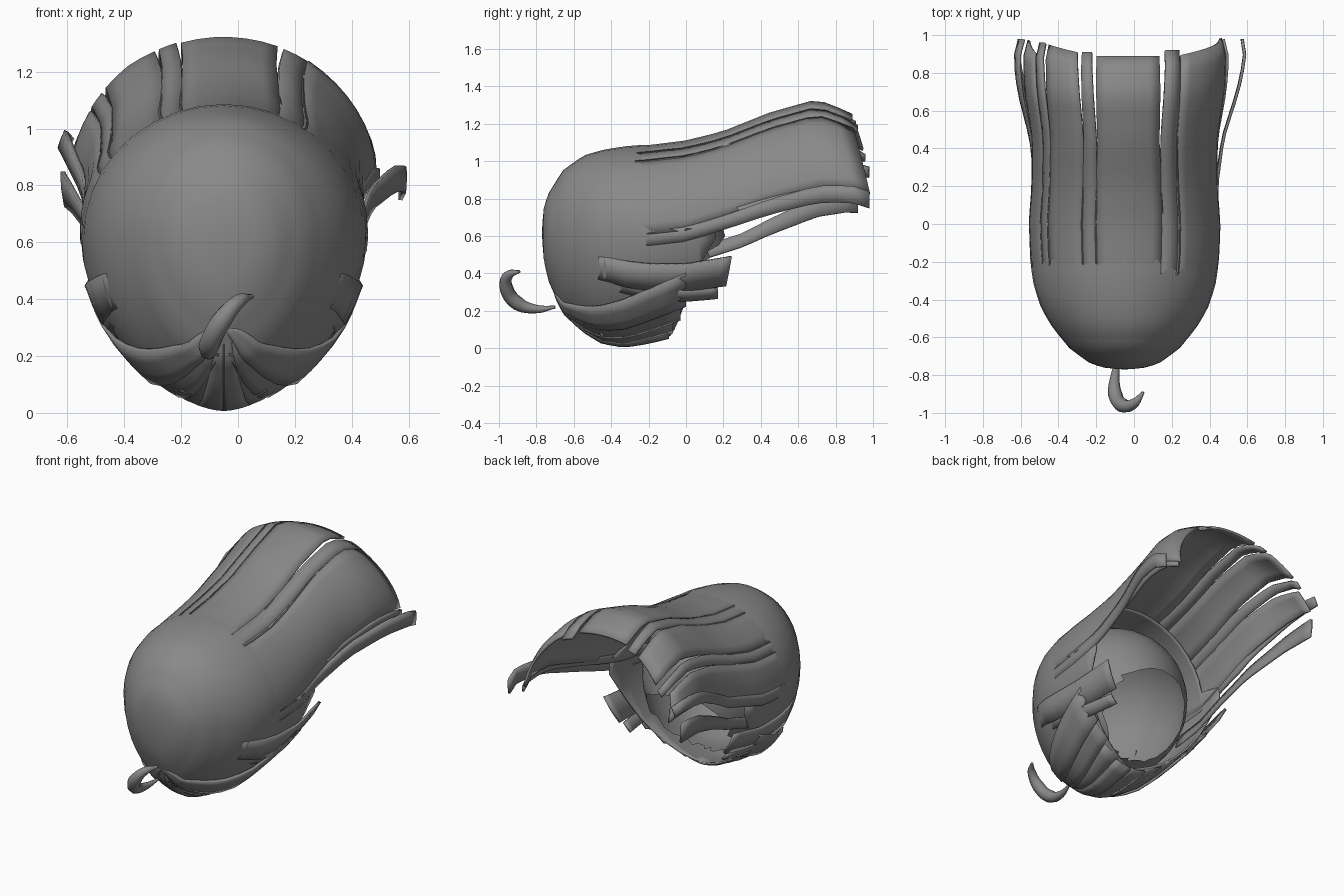
import bpy, bmesh, math
from mathutils import Vector

cube = bpy.data.objects.get("Cube")
if cube:
    bpy.data.objects.remove(cube)

grey = bpy.data.materials.new("hair grey")
grey.use_nodes = True
grey.diffuse_color = (0.25, 0.25, 0.25, 1)
grey.node_tree.nodes["Principled BSDF"].inputs["Base Color"].default_value = (0.25, 0.25, 0.25, 1)

# Lengthwise sections of the hair: y, centre height, half width, rise, drop
SECTIONS = [(-.77, .62, 0, 0, 0), (-.765, .62, .09, .11, .12), (-.74, .62, .18, .2, .25),
            (-.66, .62, .29, .33, .43), (-.55, .62, .38, .41, .53),
            (-.45, .62, .44, .44, .59), (-.33, .62, .48, .46, .61), (-.2, .62, .5, .47, .59),
            (0, .64, .505, .47, .56), (.2, .7, .49, .46, .55),
            (.45, .78, .49, .48, .55), (.7, .84, .53, .49, .55),
            (.88, .84, .54, .42, .55), (1, .8, .51, .36, .55)]


def lerp(a, b, t):
    return a + (b - a) * t


def on_hair(angle, y, scale=1):
    """Point on the hair surface; angle 0 is the crown, +90 the left side."""
    i = 0
    while i < len(SECTIONS) - 2 and SECTIONS[i + 1][0] < y:
        i += 1
    p, q = SECTIONS[i], SECTIONS[i + 1]
    t = min(1, max(0, (y - p[0]) / (q[0] - p[0])))
    zc, w, up, down = (lerp(p[k], q[k], t) for k in range(1, 5))
    s, c = math.sin(math.radians(angle)), math.cos(math.radians(angle))
    if c < 0:
        s *= abs(s) ** .2  # slightly pointed underneath
    return Vector((-.05 + w * s * scale, y, zc + (up if c > 0 else down) * c * scale))


def finish(name, bm, thickness=0):
    bmesh.ops.remove_doubles(bm, verts=bm.verts, dist=.0005)
    bmesh.ops.recalc_face_normals(bm, faces=bm.faces)
    # Keep the outside of every sheet facing away from the head
    core = Vector((-.05, -.2, .6))
    facing = 0
    for f in bm.faces:
        d = f.calc_center_median() - core
        d.y *= .2
        facing += f.normal.dot(d) * f.calc_area()
    if facing < 0:
        bmesh.ops.reverse_faces(bm, faces=bm.faces)
    mesh = bpy.data.meshes.new(name)
    bm.to_mesh(mesh)
    bm.free()
    mesh.materials.append(grey)
    ob = bpy.data.objects.new(name, mesh)
    bpy.context.collection.objects.link(ob)
    if thickness:
        mod = ob.modifiers.new("thickness", 'SOLIDIFY')
        mod.thickness = thickness
        mod.offset = -1
    bpy.ops.object.select_all(action='DESELECT')
    bpy.context.view_layer.objects.active = ob
    ob.select_set(True)
    bpy.ops.object.shade_smooth_by_angle(angle=math.radians(40))


def sheet(name, rows, cols, point, thickness):
    bm = bmesh.new()
    grid = [[bm.verts.new(point(r / rows, c / cols)) for c in range(cols + 1)]
            for r in range(rows + 1)]
    for r in range(rows):
        for c in range(cols):
            bm.faces.new((grid[r][c], grid[r][c + 1], grid[r + 1][c + 1], grid[r + 1][c]))
    finish(name, bm, thickness)


def lock(name, y0, y1, start, end, split=.3, lift=.004, flare=0, skew=0, ease=1):
    """A strip of hair that follows the surface and narrows or drifts to its tip."""
    def point(s, u):
        y = lerp(y0, y1, s ** ease) + skew * (u - .5) * s
        f = max(0, (s - split) / (1 - split))
        a = lerp(lerp(*start, u), lerp(*end, u), f)
        scale = lerp(.988, 1 + lift, min(1, s * 4)) + flare * f
        return on_hair(a, y, scale)
    cols = max(2, round(abs(start[1] - start[0]) / 7), round(abs(end[1] - end[0]) / 7))
    sheet(name, 16, cols, point, .015)


# Front dome: tucked under the crown locks, trimmed along the nape
def dome_point(s, u):
    a = lerp(-180, 180, u)
    nape = max(0, (abs(a) - 105) / 75)
    end = 0 if abs(a) < 85 else lerp(.16, -.1, nape ** .5)
    y = min(-.77 + .93 * s ** 2, end)
    tuck = max(0, y + .25) * .12 if abs(a) < 85 else 0
    return on_hair(a, y, 1 - tuck)


sheet("front_dome", 20, 36, dome_point, .012)

# Inner cap with a jagged opening at the lower back
bm = bmesh.new()
bmesh.ops.create_uvsphere(bm, u_segments=32, v_segments=20, radius=1)
for v in bm.verts:
    v.co = Vector((-.05 + v.co.x * .445, -.27 + v.co.y * .47, .58 + v.co.z * .455))
normal, middle = Vector((0, .82, -.57)), Vector((-.05, .02, .38))
bmesh.ops.bisect_plane(bm, geom=bm.verts[:] + bm.edges[:] + bm.faces[:],
                       plane_co=middle, plane_no=normal, clear_outer=True)
for v in bm.verts:
    if v.is_boundary:
        d = v.co - middle
        if int((math.atan2(d.x, d.z) + math.pi) * 5) % 2:
            v.co += normal * .03 - d * .06
finish("inner_cap", bm)

# Long locks swept back over the crown
lock("crown_lock", -.3, .89, (-18, 24), (-16, 20))
lock("crown_left_strand", -.45, .92, (23, 36), (24, 33), .4)
lock("left_side_lock", -.45, .94, (34, 91), (34, 87), .4, skew=.09)
lock("left_lower_strand", -.35, .98, (89, 97), (86, 95), .4, .006, .22)
lock("left_thin_strand", -.3, .98, (86, 92), (88, 92), .4, .0, .03)
lock("crown_right_strand", -.3, .91, (-27, -17), (-25, -19), .3)
lock("right_upper_lock", -.3, .93, (-54, -26), (-50, -28), .4, skew=-.04)
lock("right_thin_strand", -.3, .96, (-62, -53), (-60, -54), .4)
lock("right_side_lock", -.3, .94, (-91, -61), (-82, -63), .3, skew=-.07)
lock("right_outer_strand", -.3, .98, (-94, -86), (-75, -67), .5, .006, .13)
lock("right_lower_strand", -.2, .92, (-111, -103), (-100, -87), .45, -.02, .1)

# Short locks wrapping the sides and underside, mirrored
for side, word in ((1, "left"), (-1, "right")):
    def pair(name, y0, y1, start, end, *rest):
        lock(word + name, y0, y1, tuple(side * a for a in start),
             tuple(side * a for a in end), *rest)
    pair("_fringe_band", -.705, 0, (172, 183), (114, 136), 0, .04, 0, 0, 3)
    pair("_ear_lock", -.5, .23, (103, 116), (113, 130), .1, .015, .04, -.03)
    pair("_ear_small_lock", -.4, .17, (114, 122), (130, 137), .1, .01, .05)
    pair("_under_lock_outer", -.69, -.03, (162, 180), (134, 149), 0, .012, 0, 0, 2)
    pair("_under_lock_middle", -.69, -.07, (168, 180), (148, 164), 0, .008, 0, 0, 2)
    pair("_under_lock_inner", -.69, -.09, (172, 181), (163, 181), 0, .012, 0, 0, 2)

# Curled lock at the front
curve = bpy.data.curves.new("front_curl", 'CURVE')
curve.dimensions = '3D'
curve.bevel_depth = .038
curve.bevel_resolution = 2
curve.resolution_u = 6
path = [(-.08, -.7, .22, .2), (-.1, -.8, .21, .6), (-.1, -.9, .24, 1),
        (-.06, -.96, .32, 1), (0, -.95, .39, .7), (.05, -.89, .41, .2)]
spline = curve.splines.new('BEZIER')
spline.bezier_points.add(len(path) - 1)
for bp, (x, y, z, r) in zip(spline.bezier_points, path):
    bp.co, bp.radius = (x, y, z), r
    bp.handle_left_type = bp.handle_right_type = 'AUTO'
curve.use_fill_caps = True
curve.materials.append(grey)
bpy.context.collection.objects.link(bpy.data.objects.new("front_curl", curve))
